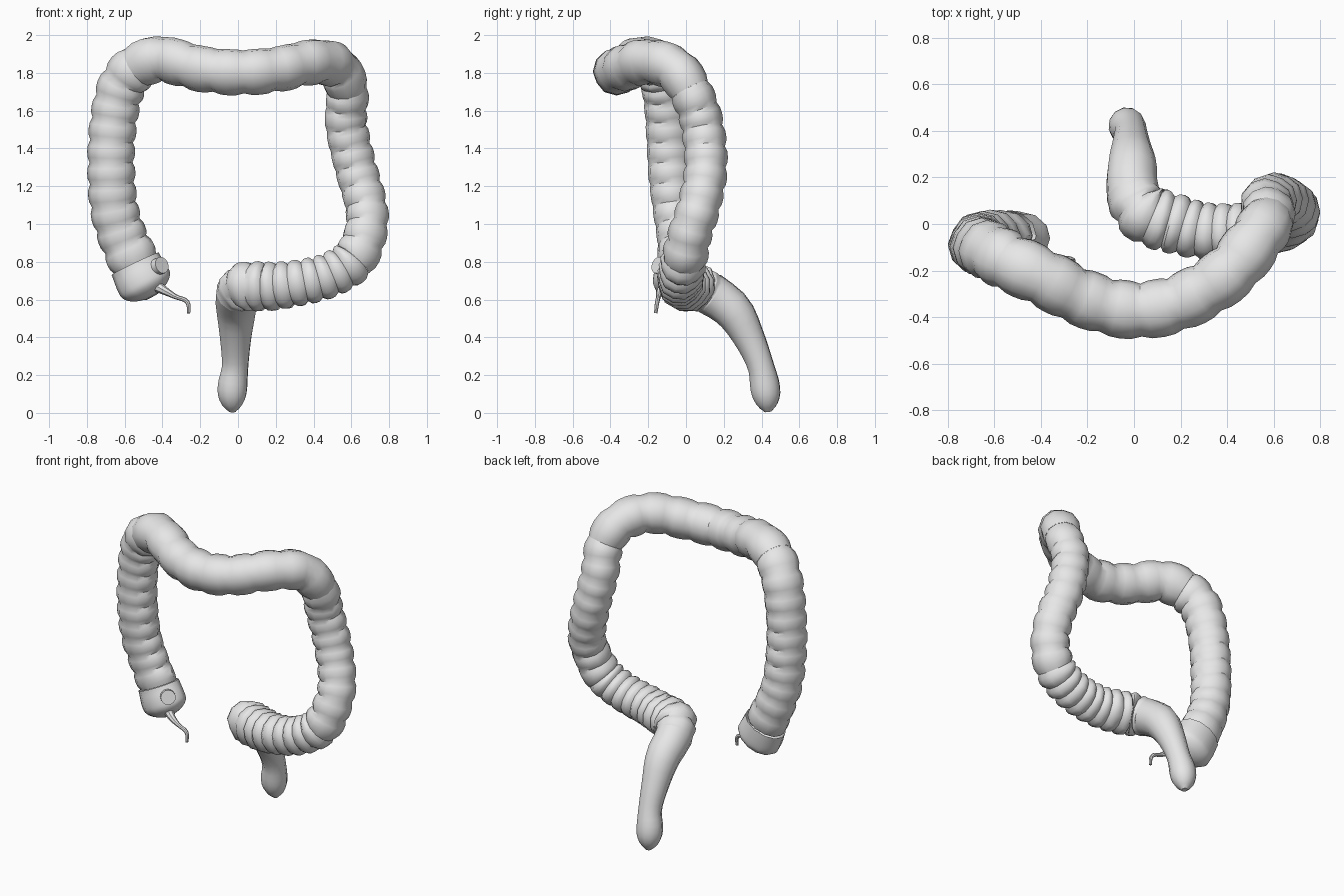
import bpy
import bmesh
from math import sin, cos, pi, tau, sqrt
from mathutils import Vector

cube = bpy.data.objects.get("Cube")
if cube:
    bpy.data.objects.remove(cube, do_unlink=True)

grey = bpy.data.materials.new("plain_grey")
grey.use_nodes = True
grey.diffuse_color = (0.8, 0.8, 0.8, 1)
grey.node_tree.nodes["Principled BSDF"].inputs["Base Color"].default_value = (0.8, 0.8, 0.8, 1)

SIDES = 12       # every fourth side carries a lengthwise muscle band
RINGS = 4        # rings per pouch

# Centre line of each part: x, y, z, radius
cecum = [(-.455, -.065, .615, .135), (-.5, -.06, .7, .147)]
ascending = [(-.545, -.05, .79, .138), (-.61, -.05, .93, .132), (-.655, -.065, 1.08, .13),
             (-.67, -.08, 1.25, .128), (-.67, -.09, 1.42, .127), (-.65, -.1, 1.6, .128),
             (-.61, -.12, 1.74, .13)]
transverse = [(-.53, -.165, 1.835, .13), (-.4, -.225, 1.875, .128), (-.2, -.325, 1.825, .126),
              (0, -.37, 1.805, .126), (.2, -.335, 1.82, .125), (.4, -.215, 1.86, .125),
              (.52, -.07, 1.83, .124)]
descending = [(.575, .02, 1.71, .118), (.57, .085, 1.53, .117), (.62, .105, 1.3, .117),
              (.675, .07, 1.1, .117), (.675, .025, .96, .119)]
sigmoid = [(.61, -.01, .81, .125), (.47, -.03, .725, .125), (.3, -.03, .685, .128),
           (.16, .005, .67, .136), (.05, .045, .67, .136)]
rectum = [(-.005, .13, .63, .115), (-.008, .25, .54, .106), (-.012, .335, .395, .084),
          (-.015, .395, .25, .071), (-.03, .42, .13, .08), (-.03, .435, .005, .06)]

# name, centre line, number of pouches, crease depth
parts = [("cecum", cecum, 0, 0), ("ascending_colon", ascending, 10, .11),
         ("transverse_colon", transverse, 9, .1), ("descending_colon", descending, 9, .11),
         ("sigmoid_colon", sigmoid, 10, .15), ("rectum", rectum, 0, 0)]


def finish(obj, angle=.75):
    obj.data.materials.append(grey)
    bpy.ops.object.select_all(action='DESELECT')
    obj.select_set(True)
    bpy.context.view_layer.objects.active = obj
    bpy.ops.object.shade_smooth_by_angle(angle=angle)


def spline(points, t):
    """Smooth curve through the points; t counts points."""
    i = min(int(t), len(points) - 2)
    f = t - i
    p1, p2 = points[i], points[i + 1]
    p0 = points[i - 1] if i else p1 * 2 - p2
    p3 = points[i + 2] if i + 2 < len(points) else p2 * 2 - p1
    return (p1 * 2 + (p2 - p0) * f + (p0 * 2 - p1 * 5 + p2 * 4 - p3) * f ** 2
            + (p1 * 3 - p0 - p2 * 3 + p3) * f ** 3) / 2


def by_length(points, start, end, fractions):
    """Spline parameters at given fractions of the length between two points."""
    n = 300
    ts = [start + (end - start) * k / n for k in range(n + 1)]
    pos = [spline(points, t).to_3d() for t in ts]
    run = [0]
    for a, b in zip(pos, pos[1:]):
        run.append(run[-1] + (b - a).length)
    found = []
    for f in fractions:
        k = next((j for j, d in enumerate(run) if d >= f * run[-1] - 1e-6), n)
        found.append(ts[k])
    return found


def skin(name, rings, close_start=False, close_end=False):
    bm = bmesh.new()
    loops = [[bm.verts.new(v) for v in ring] for ring in rings]
    for a, b in zip(loops, loops[1:]):
        for j in range(len(a)):
            k = (j + 1) % len(a)
            bm.faces.new((a[j], a[k], b[k], b[j]))
    if close_start:
        bm.faces.new(loops[0][::-1])
    if close_end:
        bm.faces.new(loops[-1])
    bmesh.ops.recalc_face_normals(bm, faces=bm.faces)
    mesh = bpy.data.meshes.new(name)
    bm.to_mesh(mesh)
    bm.free()
    obj = bpy.data.objects.new(name, mesh)
    bpy.context.collection.objects.link(obj)
    finish(obj)


# Bowel: one continuous sweep, divided into its named parts
line = [Vector(p) for part in parts for p in part[1]]
side = Vector((0, -1, 0))
first = 0
for name, points, pouches, depth in parts:
    last = min(first + len(points), len(line) - 1)
    count = pouches * RINGS or 18
    steps = [k / count for k in range(count + 1)]
    if name == "cecum":
        steps = [s ** 1.6 for s in steps]
    if name == "rectum":
        steps = [1 - (1 - s) ** 1.6 for s in steps]
    rings = []
    for s, t in zip(steps, by_length(line, first, last, steps)):
        here = spline(line, t)
        ahead = (spline(line, min(t + .02, len(line) - 1))
                 - spline(line, max(t - .02, 0))).to_3d().normalized()
        side = (side - ahead * side.dot(ahead)).normalized()
        other = ahead.cross(side)
        radius = here.w
        # Blunt blind end and rounded outlet
        gap = max(0, 1 - s / .4) if name == "cecum" else 0
        if name == "rectum":
            gap = max(0, 1 - (1 - s) / .13)
        radius *= max(.3, sqrt(1 - gap ** 2))
        # The blind end is flatter from front to back
        flat = 1
        if name == "cecum":
            flat = .78
        elif name == "ascending_colon":
            flat = min(1, .78 + s * .5)
        # The last pouch runs smoothly into the rectum
        outlet = name == "sigmoid_colon" and s == 1
        pinch = 0 if outlet else depth * (1 - sin(pi * (s * pouches % 1))) ** 1.5
        ring = []
        for j in range(SIDES):
            band = depth * .6 if j % 4 == 0 and not outlet else 0
            r = radius * (1 - max(pinch, band))
            a = tau * j / SIDES
            offset = (side * cos(a) + other * sin(a)) * r
            offset.y *= flat
            ring.append(here.to_3d() + offset)
        rings.append(ring)
    skin(name, rings, name == "cecum", name == "rectum")
    first = last


# Appendix: thin tapered curved tube
tail = [Vector(p) for p in [(-.43, -.11, .67, .03), (-.385, -.135, .645, .022),
                            (-.33, -.145, .615, .013), (-.28, -.15, .597, .012),
                            (-.262, -.155, .57, .011), (-.262, -.16, .528, .009)]]
rings = []
for k in range(21):
    t = k / 4
    p = spline(tail, t)
    ahead = (spline(tail, min(t + .05, 5)) - spline(tail, max(t - .05, 0))).to_3d().normalized()
    u = ahead.cross(Vector((0, 1, 0))).normalized()
    v = ahead.cross(u)
    rings.append([p.to_3d() + (u * cos(tau * j / 8) + v * sin(tau * j / 8)) * p.w
                  for j in range(8)])
skin("appendix", rings, True, True)

# Short round stub where the small bowel enters
facing = Vector((.62, -.74, .26)).normalized()
bpy.ops.mesh.primitive_cylinder_add(vertices=16, radius=.045, depth=.08,
                                    location=Vector((-.48, -.06, .75)) + facing * .085,
                                    rotation=facing.to_track_quat('Z', 'Y').to_euler())
stub = bpy.context.object
stub.name = "small_bowel_opening"
finish(stub)
